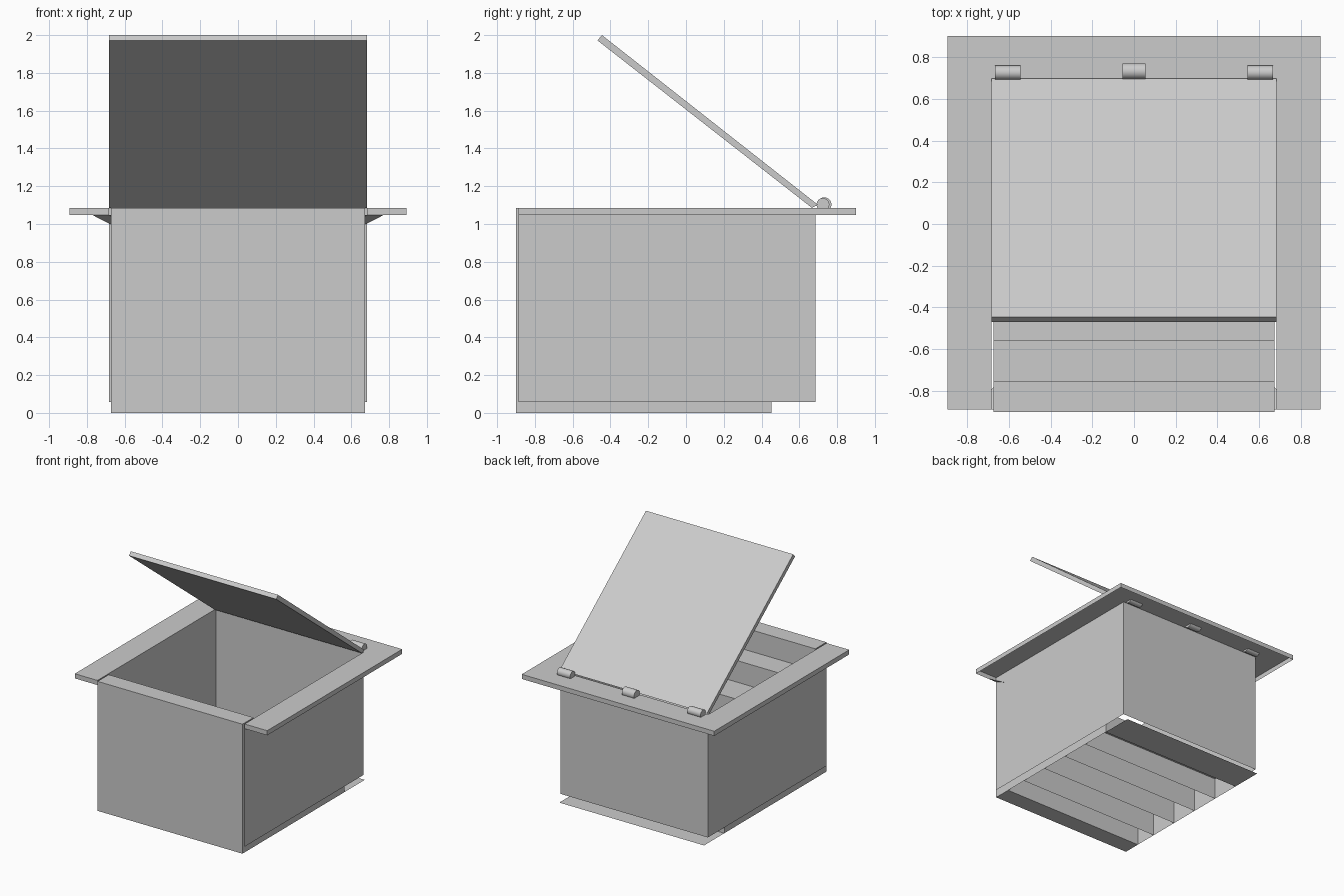
import bpy, bmesh
from mathutils import Vector

if "Cube" in bpy.data.objects:
    bpy.data.objects.remove(bpy.data.objects["Cube"], do_unlink=True)

# Single painted-metal colour
GREY = (0.6, 0.6, 0.6, 1)
mat = bpy.data.materials.new("light_grey")
mat.use_nodes = True
mat.diffuse_color = GREY
mat.node_tree.nodes["Principled BSDF"].inputs["Base Color"].default_value = GREY


def finish(name, bm):
    mesh = bpy.data.meshes.new(name)
    bm.to_mesh(mesh)
    bm.free()
    mesh.materials.append(mat)
    obj = bpy.data.objects.new(name, mesh)
    bpy.context.collection.objects.link(obj)
    return obj


def sheet(name, *faces):
    """Thin sheets, each given as a list of corners."""
    bm = bmesh.new()
    for corners in faces:
        bm.faces.new([bm.verts.new(c) for c in corners])
    return finish(name, bm)


def box(name, lo, hi, drop=()):
    """Box between two corners, without the sides facing the dropped directions."""
    lo, hi = Vector(lo), Vector(hi)
    bm = bmesh.new()
    bmesh.ops.create_cube(bm, size=1)
    for v in bm.verts:
        v.co = (lo + hi) / 2 + v.co * (hi - lo)
    bm.normal_update()
    gone = [f for f in bm.faces if any(f.normal.dot(Vector(d)) > 0.9 for d in drop)]
    bmesh.ops.delete(bm, geom=gone, context='FACES')
    return finish(name, bm)


STAIR_X, WALL_X, RIM_X = 0.672, 0.683, 0.893
FRONT, WALL_FRONT, WALL_BACK, BACK = -0.901, -0.888, 0.686, 0.901
RIM_LOW, RIM_TOP, WALL_LOW = 1.047, 1.086, 0.057
STEPS, TREAD, SLAB_END, LANDING, LANDING_END = 5, 0.2525, -0.754, 0.452, 0.72
rise = RIM_TOP / (STEPS + 1)

# Stairs: closed top step at the front, then hollow steps going down to the back,
# the first of them shortened by the top step
box("top_step", (-STAIR_X, FRONT, 0), (STAIR_X, SLAB_END, RIM_TOP))
for i in range(STEPS):
    end = LANDING - (STEPS - 1 - i) * TREAD
    start = max(SLAB_END, end - TREAD)
    box(f"step_{i + 1}", (-STAIR_X, start, 0),
        (STAIR_X, end, RIM_TOP - (i + 1) * rise),
        drop=[(0, 0, -1), (0, -1, 0)])
sheet("landing", [(-STAIR_X, LANDING, 0), (STAIR_X, LANDING, 0),
                  (STAIR_X, LANDING_END, 0), (-STAIR_X, LANDING_END, 0)])

# Shaft walls, open at the front, reaching up to the rim
outline = [(WALL_X, WALL_FRONT), (WALL_X, WALL_BACK),
           (-WALL_X, WALL_BACK), (-WALL_X, WALL_FRONT)]
sheet("shaft_walls", *[[(*a, WALL_LOW), (*b, WALL_LOW), (*b, RIM_TOP), (*a, RIM_TOP)]
                       for a, b in zip(outline, outline[1:])])

# U-shaped rim: top sheet with an outer skirt and an open underside
half = [(WALL_X, WALL_BACK), (WALL_X, WALL_FRONT), (RIM_X, WALL_FRONT), (RIM_X, BACK)]
loop = half + [(-x, y) for x, y in reversed(half)]
skirt = [[(*a, RIM_TOP), (*a, RIM_LOW), (*b, RIM_LOW), (*b, RIM_TOP)]
         for a, b in zip(loop[1:], loop[2:-1])]
sheet("rim", [(*p, RIM_TOP) for p in loop], *skirt)

# Shallow gussets sloping down and back below the front ends of the rim
for side, label in ((1, "left"), (-1, "right")):
    tri = [(side * STAIR_X, WALL_FRONT, RIM_LOW), (side * STAIR_X, -0.78, 0.997),
           (side * 0.77, WALL_FRONT, RIM_LOW)]
    sheet(f"{label}_gusset", tri if side > 0 else tri[::-1])

# Open lid: tilted slab profile pushed across the width
profile = [(-0.469, 1.972), (0.666, 1.086), (0.698, 1.102), (-0.445, 2.0)]
bm = bmesh.new()
face = bm.faces.new([bm.verts.new((-WALL_X, y, z)) for y, z in profile])
new = bmesh.ops.extrude_face_region(bm, geom=[face])["geom"]
bmesh.ops.translate(bm, vec=(2 * WALL_X, 0, 0),
                    verts=[g for g in new if isinstance(g, bmesh.types.BMVert)])
bmesh.ops.recalc_face_normals(bm, faces=bm.faces)
finish("lid", bm)

# Hinge barrels along the back edge
for label, x, y, radius, length in (("left", 0.605, 0.725, 0.034, 0.122),
                                    ("middle", 0, 0.732, 0.038, 0.112),
                                    ("right", -0.605, 0.725, 0.034, 0.122)):
    bpy.ops.mesh.primitive_cylinder_add(vertices=32, radius=radius, depth=length,
                                        location=(x, y, 1.103),
                                        rotation=(0, 1.5708, 0))
    hinge = bpy.context.object
    hinge.name = f"{label}_hinge"
    hinge.data.materials.append(mat)
    bpy.ops.object.shade_smooth_by_angle()
